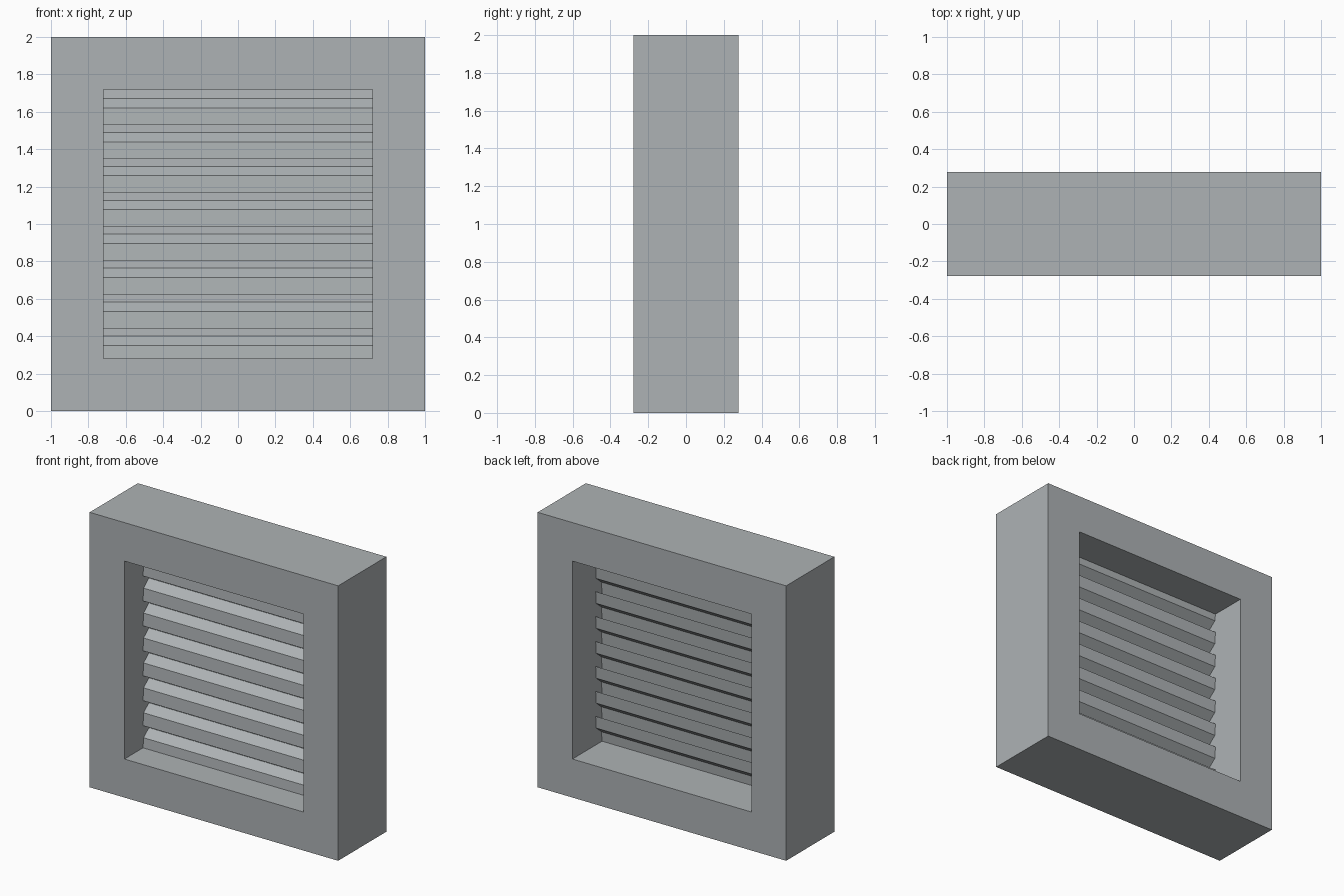
import bpy, bmesh

if "Cube" in bpy.data.objects:
    bpy.data.objects.remove(bpy.data.objects["Cube"])

HALF_DEPTH = 0.277   # frame half thickness in y
INNER = 0.72         # half size of the square opening
SLATS, PITCH = 8, 0.1814

metal = bpy.data.materials.new("grey_metal")
metal.diffuse_color = (0.42, 0.448, 0.46, 1.0)
metal.use_nodes = True
metal.node_tree.nodes["Principled BSDF"].inputs["Base Color"].default_value = metal.diffuse_color


def make_object(name, bm):
    mesh = bpy.data.meshes.new(name)
    bm.to_mesh(mesh)
    bm.free()
    mesh.materials.append(metal)
    obj = bpy.data.objects.new(name, mesh)
    bpy.context.collection.objects.link(obj)
    return obj


# Square frame with a through opening
def square(bm, half, y):
    return [bm.verts.new((sx * half, y, 1 + sz * half))
            for sx, sz in ((-1, -1), (1, -1), (1, 1), (-1, 1))]


bm = bmesh.new()
rings = [square(bm, 1.0, -HALF_DEPTH), square(bm, 1.0, HALF_DEPTH),
         square(bm, INNER, HALF_DEPTH), square(bm, INNER, -HALF_DEPTH)]
for r in range(4):
    a, b = rings[r], rings[(r + 1) % 4]
    for i in range(4):
        j = (i + 1) % 4
        bm.faces.new((a[i], a[j], b[j], b[i]))
bmesh.ops.recalc_face_normals(bm, faces=bm.faces)
make_object("frame", bm)

# Folded sheet slats: front flange, sloping web, rear flange (y, z from slat base)
PROFILE = [(-0.063, -0.003), (-0.057, 0.088), (0.004, 0.138), (0.01, 0.226)]
LOW, HIGH = 1 - INNER, 1 + INNER
for n in range(SLATS):
    base = 0.263 + n * PITCH
    bm = bmesh.new()
    pairs = []
    for y, dz in PROFILE:
        z = min(max(base + dz, LOW), HIGH)   # trim end slats to the opening
        pairs.append([bm.verts.new((x, y, z)) for x in (-INNER, INNER)])
    for (a, b), (c, d) in zip(pairs, pairs[1:]):
        bm.faces.new((a, b, d, c))
    make_object(f"slat_{n + 1}", bm)
